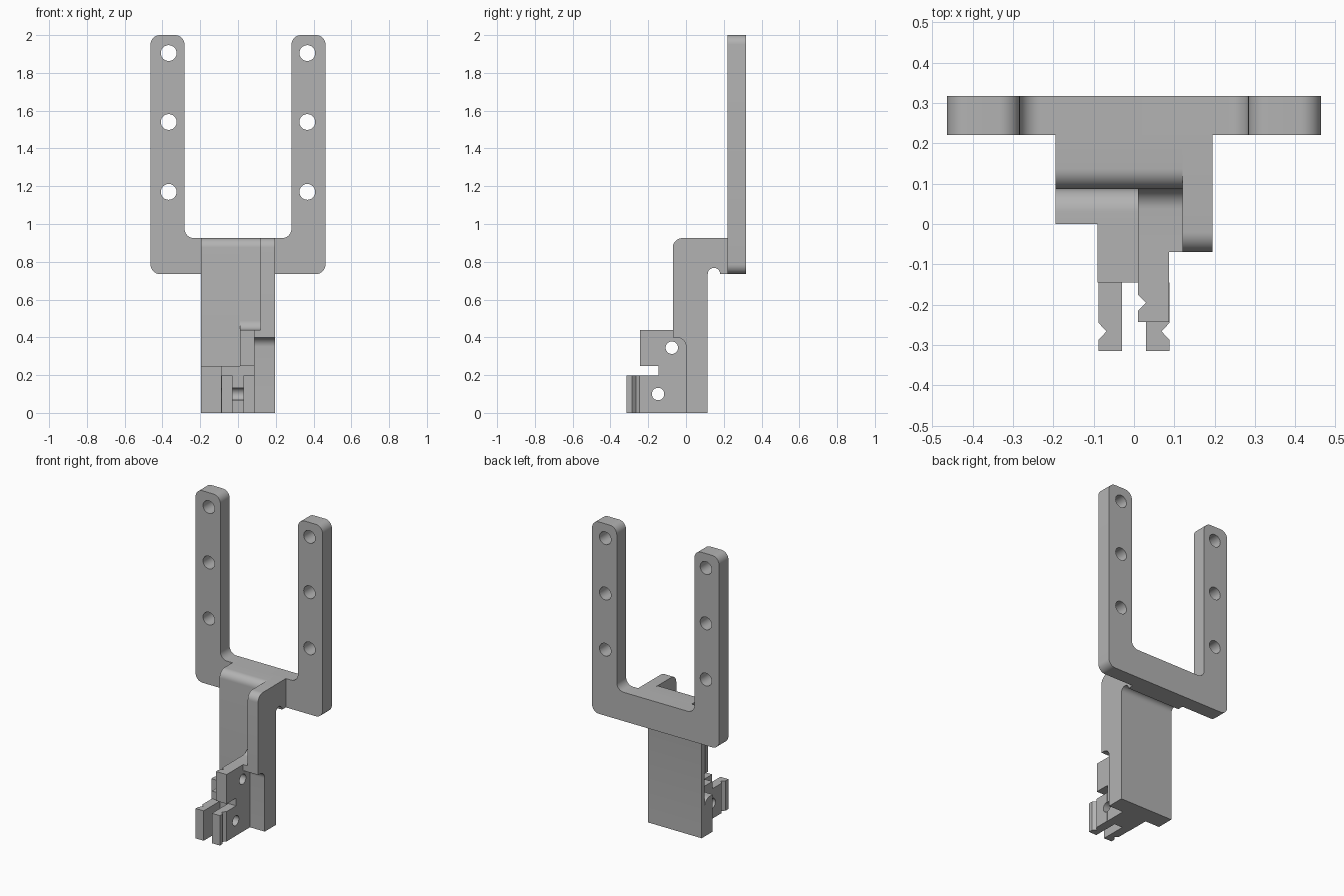
import bpy, bmesh, math
from mathutils import Vector

cube = bpy.data.objects.get("Cube")
if cube:
    bpy.data.objects.remove(cube, do_unlink=True)

grey = bpy.data.materials.new("plain grey")
grey.use_nodes = True
grey.diffuse_color = (0.45, 0.45, 0.45, 1)
grey.node_tree.nodes["Principled BSDF"].inputs["Base Color"].default_value = grey.diffuse_color


def arc(u, v, r, start, end, steps=10):
    """Points of a circular arc, angles in degrees."""
    angles = [math.radians(start + (end - start) * i / steps) for i in range(steps + 1)]
    return [(u + r * math.cos(a), v + r * math.sin(a)) for a in angles]


def extrude(name, profile, axis, low, high):
    """Extrude a 2D profile along x (profile yz), y (xz) or z (xy)."""
    place = {"x": lambda u, v, w: (w, u, v),
             "y": lambda u, v, w: (u, w, v),
             "z": lambda u, v, w: (u, v, w)}[axis]
    bm = bmesh.new()
    face = bm.faces.new([bm.verts.new(place(u, v, low)) for u, v in profile])
    moved = bmesh.ops.extrude_face_region(bm, geom=[face])["geom"]
    offset = Vector(place(0, 0, high - low))
    bmesh.ops.translate(bm, vec=offset, verts=[g for g in moved if isinstance(g, bmesh.types.BMVert)])
    bmesh.ops.recalc_face_normals(bm, faces=bm.faces)
    mesh = bpy.data.meshes.new(name)
    bm.to_mesh(mesh)
    bm.free()
    mesh.materials.append(grey)
    obj = bpy.data.objects.new(name, mesh)
    bpy.context.collection.objects.link(obj)
    return obj


def drill(obj, axis, u, v, r, low, high):
    """Cut a round hole through an object."""
    cutter = extrude("hole_cutter", arc(u, v, r, 0, 345, 23), axis, low, high)
    cutter.hide_render = True
    mod = obj.modifiers.new("hole", "BOOLEAN")
    mod.operation, mod.solver, mod.object = "DIFFERENCE", "EXACT", cutter
    bpy.context.view_layer.update()
    graph = bpy.context.evaluated_depsgraph_get()
    mesh = bpy.data.meshes.new_from_object(obj.evaluated_get(graph))
    obj.modifiers.clear()
    obj.data = mesh
    bpy.data.objects.remove(cutter, do_unlink=True)


parts = []

# Forked mounting plate with rounded corners
R, W, S, BOTTOM, SLOT, TOP = 0.05, 0.463, 0.283, 0.735, 0.925, 2.0
half = (arc(S + R - 0.1, SLOT + R, R, -90, 0)
        + arc(S + R, TOP - R, R, 180, 90)
        + arc(W - R, TOP - R, R, 90, 0)
        + arc(W - R, BOTTOM + R, R, 0, -90))
fork = extrude("fork_plate", half + [(-x, z) for x, z in reversed(half)], "y", 0.22, 0.317)
for x in (-0.367, 0.367):
    for z in (1.17, 1.54, 1.905):
        drill(fork, "y", x, z, 0.042, 0.1, 0.4)
parts.append(fork)

# Shared back outline of the stem: straight back, relief groove, shelf under the fork
back = [(0.115, 0)] + arc(0.148, BOTTOM, 0.033, 180, 0) + [(0.22, BOTTOM), (0.22, SLOT)]
wall_top = arc(0.137, SLOT - R, R, 90, 180)
undercut = [(-0.07, 0.4)] + arc(-0.05, 0.35, R, 90, 0) + [(0, 0)]

# Thin wall with a rounded lip at its foot
parts.append(extrude("stem_wall", back + wall_top + arc(0.03, 0.188, 0.057, 0, 90)
                     + [(0, 0.245), (0, 0)], "x", -0.195, 0.01))

# Wall section that carries the upper jaw
parts.append(extrude("stem_jaw_support", back + wall_top + arc(0.037, 0.49, R, 0, -90)
                     + [(-0.07, 0.44)] + undercut, "x", 0.01, 0.12))

# Deep side rib
parts.append(extrude("stem_rib", back + arc(-0.02, SLOT - R, R, 90, 180) + undercut,
                     "x", 0.12, 0.195))

# Clamp block at the foot
base = extrude("clamp_base", [(-0.09, -0.145), (0.087, -0.145), (0.087, 0), (-0.09, 0)],
               "z", 0, 0.247)

# Upper jaw with a V groove on its inner face
jaw = extrude("upper_jaw", [(0.01, 0), (0.01, -0.175), (0.03, -0.195), (0.01, -0.215),
                            (0.01, -0.243), (0.087, -0.243), (0.087, 0)], "z", 0.247, 0.44)
drill(jaw, "x", -0.075, 0.345, 0.033, -0.05, 0.2)

# Pair of lower prongs with V grooves on their outer faces
prongs = []
for name, s in (("left_prong", 1), ("right_prong", -1)):
    outline = [(0.03, -0.145), (0.03, -0.315), (0.088, -0.315), (0.088, -0.287),
               (0.068, -0.266), (0.088, -0.245), (0.088, -0.145)]
    prongs.append(extrude(name, [(s * x, y) for x, y in outline], "z", 0, 0.197))

# Cross pin hole through the prongs and base
for obj in [base] + prongs:
    drill(obj, "x", -0.148, 0.1, 0.033, -0.2, 0.2)
parts += [base, jaw] + prongs

# Smooth the rounded surfaces and keep the edges crisp
bpy.ops.object.select_all(action="DESELECT")
for obj in parts:
    obj.select_set(True)
bpy.context.view_layer.objects.active = fork
bpy.ops.object.shade_smooth_by_angle(angle=math.radians(30))
